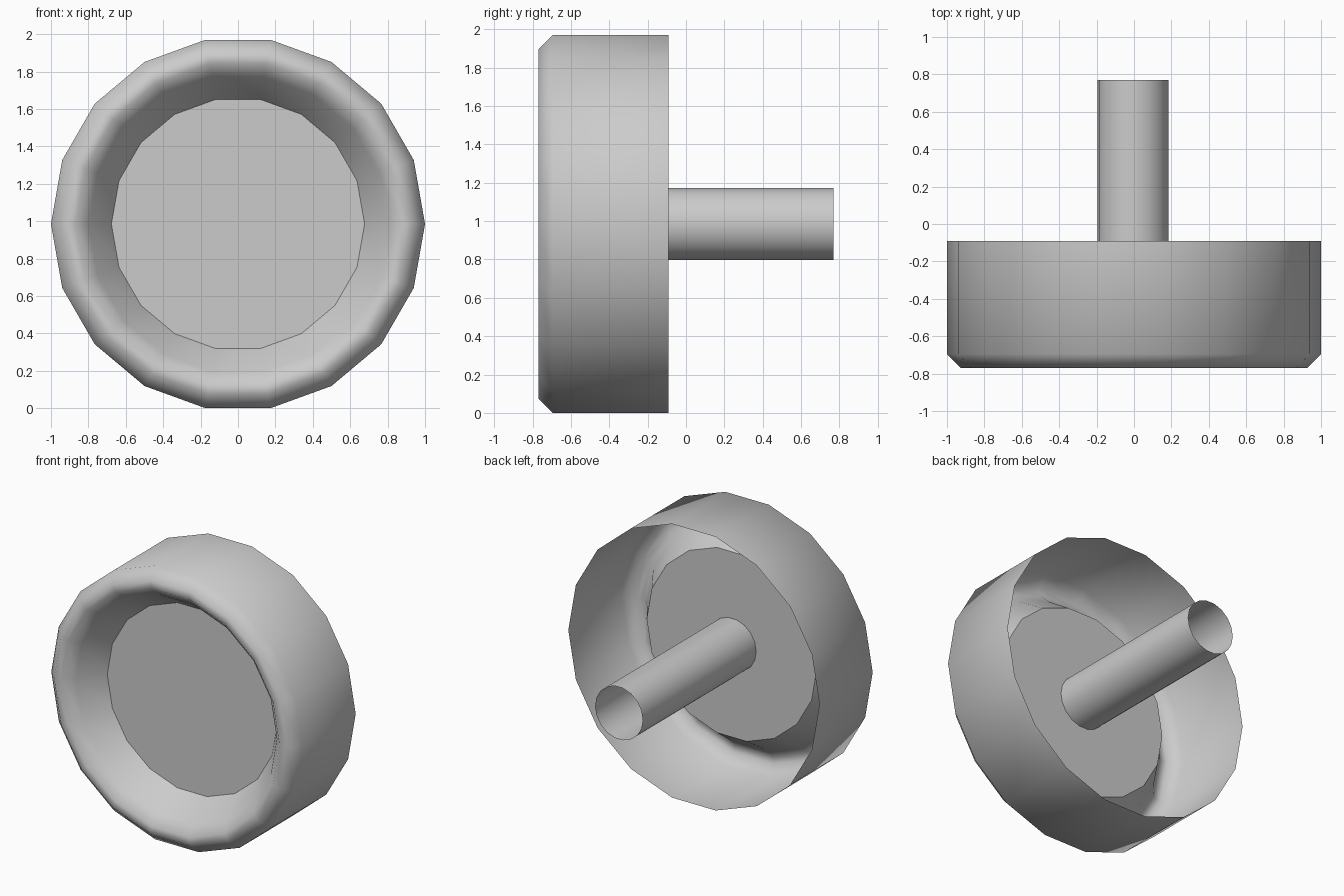
import bpy
import bmesh
from math import cos, sin, radians, tau

cube = bpy.data.objects.get("Cube")
if cube:
    bpy.data.objects.remove(cube, do_unlink=True)

SIDES = 18
CENTRE_Z = 0.985

grey = bpy.data.materials.new("plain grey")
grey.use_nodes = True
colour = (0.6, 0.6, 0.6, 1)
grey.diffuse_color = colour
grey.node_tree.nodes["Principled BSDF"].inputs["Base Color"].default_value = colour


def lathe(name, profile, centre_x=0.0, cap_end=False):
    """Turn (radius, y) points around the y axis."""
    bm = bmesh.new()
    rings = []
    for r, y in profile:
        rings.append([bm.verts.new((r * cos(tau * i / SIDES), y, r * sin(tau * i / SIDES)))
                      for i in range(SIDES)])
    for a, b in zip(rings, rings[1:]):
        for i in range(SIDES):
            j = (i + 1) % SIDES
            bm.faces.new((a[i], a[j], b[j], b[i]))
    if cap_end:
        bm.faces.new(rings[-1])
    bmesh.ops.recalc_face_normals(bm, faces=bm.faces)
    mesh = bpy.data.meshes.new(name)
    bm.to_mesh(mesh)
    bm.free()
    mesh.materials.append(grey)
    obj = bpy.data.objects.new(name, mesh)
    obj.location = (centre_x, 0, CENTRE_Z)
    bpy.context.collection.objects.link(obj)
    bpy.ops.object.select_all(action="DESELECT")
    obj.select_set(True)
    bpy.context.view_layer.objects.active = obj
    bpy.ops.object.shade_smooth_by_angle(angle=radians(50))
    return obj


# Wheel shell: outer wall, chamfered front lip, sloping recess and hub disc, open at the back
lathe("wheel", [(1.0, -0.09), (1.0, -0.695), (0.925, -0.77), (0.87, -0.77),
                (0.80, -0.70), (0.677, -0.52)], cap_end=True)

# Hollow axle running back from the hub disc
lathe("axle", [(0.19, -0.52), (0.19, 0.77)], centre_x=-0.005)
